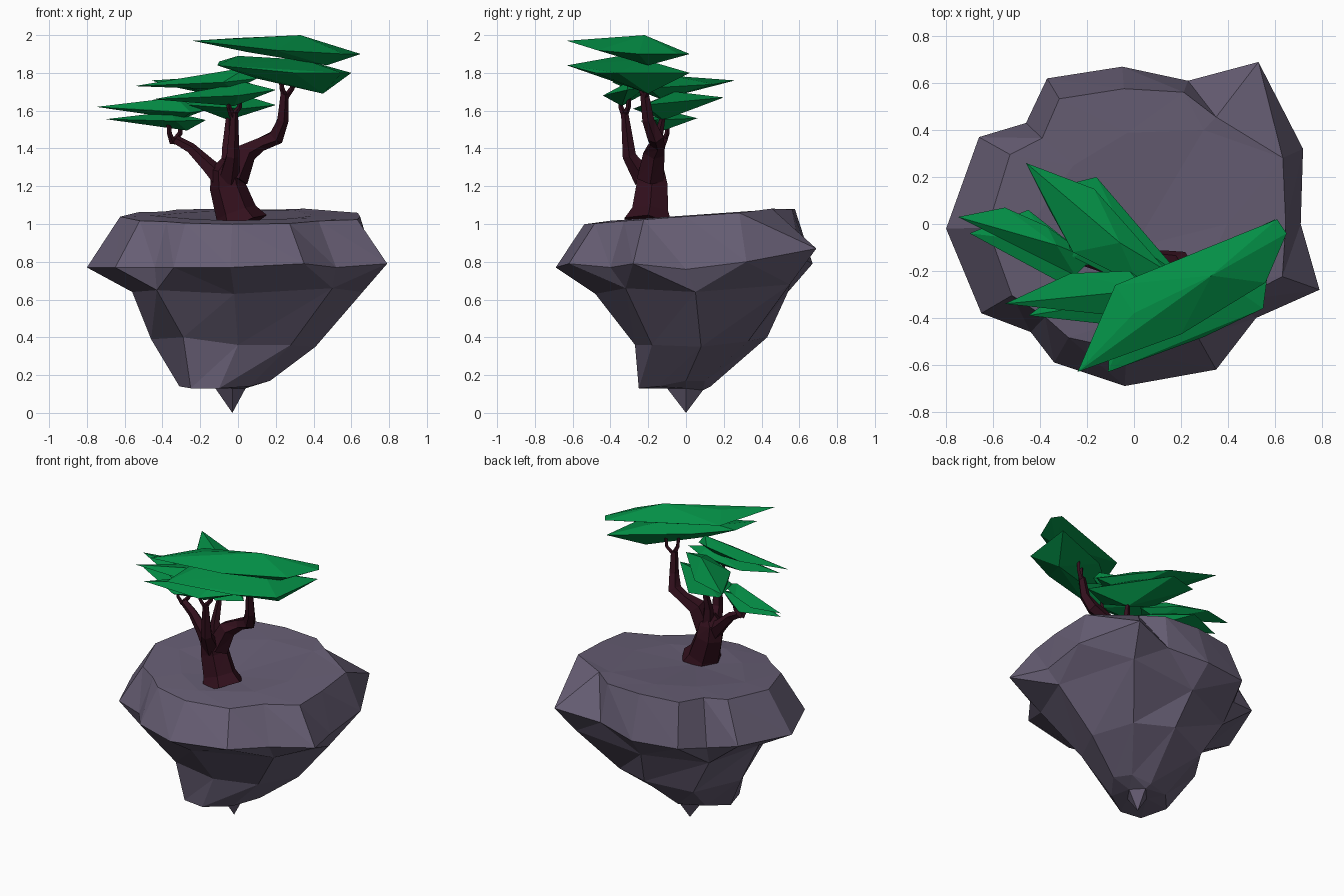
import bpy, bmesh
from mathutils import Vector
from math import cos, sin, tau


def material(name, rgb):
    m = bpy.data.materials.new(name)
    m.diffuse_color = (*rgb, 1)
    return m


ROCK = material("rock", (0.135, 0.112, 0.175))
BARK = material("bark", (0.032, 0.005, 0.012))
LEAF = material("leaf", (0.001, 0.27, 0.06))


def finish(bm, name, mat):
    bmesh.ops.recalc_face_normals(bm, faces=bm.faces)
    me = bpy.data.meshes.new(name)
    bm.to_mesh(me)
    bm.free()
    me.materials.append(mat)
    ob = bpy.data.objects.new(name, me)
    bpy.context.collection.objects.link(ob)
    return ob


def bridge(bm, a, b):
    """Join two closed loops; b has as many points as a, or half as many."""
    n = len(b)
    for i in range(n):
        j = (i + 1) % n
        if len(a) == n:
            bm.faces.new((a[i], a[j], b[j]))
            bm.faces.new((a[i], b[j], b[i]))
        else:
            p, q, r = a[2 * i], a[2 * i + 1], a[(2 * i + 2) % len(a)]
            bm.faces.new((p, q, b[i]))
            bm.faces.new((q, b[j], b[i]))
            bm.faces.new((q, r, b[j]))


def fan(bm, loop, tip):
    t = bm.verts.new(tip)
    for i in range(len(loop)):
        bm.faces.new((loop[i], loop[(i + 1) % len(loop)], t))


# Floating rock: widest outline, a rim scaled from it, and narrowing rings below
WAIST = [(-.80, -.02, .77), (-.66, .37, .80), (-.46, .43, .76), (-.37, .62, .80),
         (-.05, .67, .79), (.23, .61, .82), (.53, .69, .87), (.72, .32, .80),
         (.71, 0, .76), (.79, -.28, .79), (.52, -.40, .77), (.35, -.62, .79),
         (-.04, -.69, .77), (-.34, -.59, .77), (-.44, -.46, .77), (-.65, -.38, .77)]
RIM = [.78, .80, .85, .86, .86, .92, .66, .88, .91, .80, .82, .78, .78, .82, .86, .80]
UNDER = [(-.56, 0, .64), (-.43, .36, .62), (-.03, .54, .64), (.46, .55, .68),
         (.66, .05, .64), (.50, -.32, .66), (-.02, -.48, .63), (-.43, -.42, .65)]
BELLY = [(-.46, .05, .39), (-.28, .32, .36), (.02, .43, .40), (.28, .33, .38),
         (.41, .08, .35), (.28, -.18, .36), (0, -.27, .36), (-.29, -.27, .40)]
FOOT = [(-.31, -.05, .14), (-.20, .07, .15), (-.03, .13, .14), (.10, .10, .17),
        (.17, 0, .17), (.06, -.15, .14), (-.10, -.25, .13), (-.25, -.23, .13)]
SPIKE = [(-.12, -.02, .13), (-.02, .09, .12), (.04, 0, .13), (-.03, -.10, .13)]
bm = bmesh.new()


def ring(points):
    return [bm.verts.new(p) for p in points]


waist = ring(WAIST)
rim = ring([(x * k, y * k, 1.04 + .06 * y) for (x, y, _), k in zip(WAIST, RIM)])
top = ring([(x * .56, y * .58, 1.045 + .04 * y) for x, y, _ in WAIST[::2]])
bridge(bm, waist, rim)
bridge(bm, rim, top)
fan(bm, top, (0, -.1, 1.015))
lower = waist
for points in (UNDER, BELLY, FOOT, SPIKE):
    nxt = ring(points)
    bridge(bm, lower, nxt)
    lower = nxt
fan(bm, lower, (-.03, 0, 0))
finish(bm, "floating_rock", ROCK)


# Trunk and branches: low-sided tubes along (x, y, z, radius) paths
def tube(name, path, sides=6):
    bm = bmesh.new()
    pts = [Vector(p[:3]) for p in path]
    prev = None
    for i, p in enumerate(path):
        d = pts[min(i + 1, len(pts) - 1)] - pts[max(i - 1, 0)]
        u = Vector((0, 1, 0)).cross(d).normalized()
        v = d.cross(u).normalized()
        loop = [bm.verts.new(pts[i] + p[3] * (u * cos(tau * k / sides) + v * sin(tau * k / sides)))
                for k in range(sides)]
        if prev:
            bridge(bm, prev, loop)
        else:
            bm.faces.new(loop)
        prev = loop
    bm.faces.new(prev)
    return finish(bm, name, BARK)


tube("trunk", [(.02, -.20, .99, .145), (-.01, -.19, 1.06, .11), (-.055, -.18, 1.2, .095),
               (-.06, -.19, 1.28, .085), (-.04, -.19, 1.33, .05)])
tube("right_branch", [(-.02, -.19, 1.24, .075), (.04, -.17, 1.38, .06), (.12, -.15, 1.425, .04),
                      (.20, -.16, 1.46, .045), (.235, -.20, 1.55, .033), (.245, -.22, 1.69, .024)], 5)
tube("left_branch", [(-.08, -.18, 1.23, .06), (-.16, -.16, 1.31, .042), (-.25, -.14, 1.40, .03),
                     (-.33, -.12, 1.445, .025)], 5)
tube("front_branch", [(-.05, -.22, 1.24, .06), (-.03, -.30, 1.36, .038), (-.02, -.325, 1.59, .02)], 5)
tube("back_branch", [(-.05, -.17, 1.26, .05), (-.06, -.16, 1.40, .03), (-.05, -.12, 1.58, .014)], 5)
for name, (x, y, z) in {"right": (.25, -.22, 1.67), "left": (-.345, -.12, 1.43),
                        "front": (-.03, -.325, 1.57)}.items():
    for s in (-1, 1):
        tube(f"{name}_twig_{s}", [(x, y, z, .017), (x + s * .028 + .01, y + s * .02, z + .05, .013),
                                  (x + s * .033 + .01, y + s * .025, z + .12, .011)], 4)


# Foliage pads: faceted wedges hulled from a few corner points
def pad(name, points):
    bm = bmesh.new()
    for p in points:
        bm.verts.new(p)
    bmesh.ops.convex_hull(bm, input=bm.verts)
    loose = [v for v in bm.verts if not v.link_faces]
    bmesh.ops.delete(bm, geom=loose, context='VERTS')
    finish(bm, name, LEAF)


pad("right_pad_upper", [(-.24, -.63, 1.97), (-.08, -.26, 1.94), (.14, -.20, 1.93), (.61, .02, 1.90),
                        (.65, -.04, 1.90), (.56, -.25, 1.90), (.20, -.47, 1.92),
                        (0, -.38, 1.985), (.33, -.22, 2.0), (.05, -.42, 1.91), (.47, -.2, 1.84)])
pad("right_pad_lower", [(-.11, -.63, 1.84), (-.10, -.40, 1.86), (.10, -.22, 1.85), (.60, .02, 1.80),
                        (.55, -.36, 1.80), (.30, -.48, 1.80),
                        (0, -.35, 1.89), (.35, -.22, 1.87), (.10, -.38, 1.77), (.45, -.2, 1.69)])
pad("front_pad_upper", [(-.55, -.34, 1.73), (-.27, -.21, 1.76), (-.02, -.20, 1.80), (.10, -.28, 1.77),
                        (-.08, -.39, 1.75), (.05, -.28, 1.83), (-.02, -.3, 1.71)])
pad("front_pad_lower", [(-.45, -.39, 1.66), (-.25, -.24, 1.68), (.05, -.22, 1.72), (.20, -.31, 1.71),
                        (0, -.44, 1.68), (.04, -.31, 1.75), (-.02, -.34, 1.625)])
pad("back_pad_upper", [(-.46, .26, 1.76), (-.17, .15, 1.74), (.14, -.20, 1.72), (.02, -.26, 1.71),
                       (-.26, -.12, 1.72), (-.36, .06, 1.73), (-.06, -.08, 1.785), (-.03, -.13, 1.66)])
pad("back_pad_lower", [(-.36, .15, 1.67), (-.16, .20, 1.67), (.20, -.22, 1.63), (.02, -.28, 1.61),
                       (-.26, -.14, 1.63), (-.03, -.06, 1.70), (-.05, -.12, 1.55)])
pad("left_pad_upper", [(-.75, .03, 1.62), (-.55, .07, 1.62), (-.37, -.01, 1.62), (-.18, -.15, 1.60),
                       (-.25, -.22, 1.59), (-.45, -.12, 1.60), (-.33, -.09, 1.67), (-.30, -.13, 1.555)])
pad("left_pad_lower", [(-.70, -.04, 1.555), (-.45, .06, 1.56), (-.17, -.16, 1.55), (-.33, -.24, 1.545),
                       (-.36, -.08, 1.595), (-.27, -.12, 1.495)])
